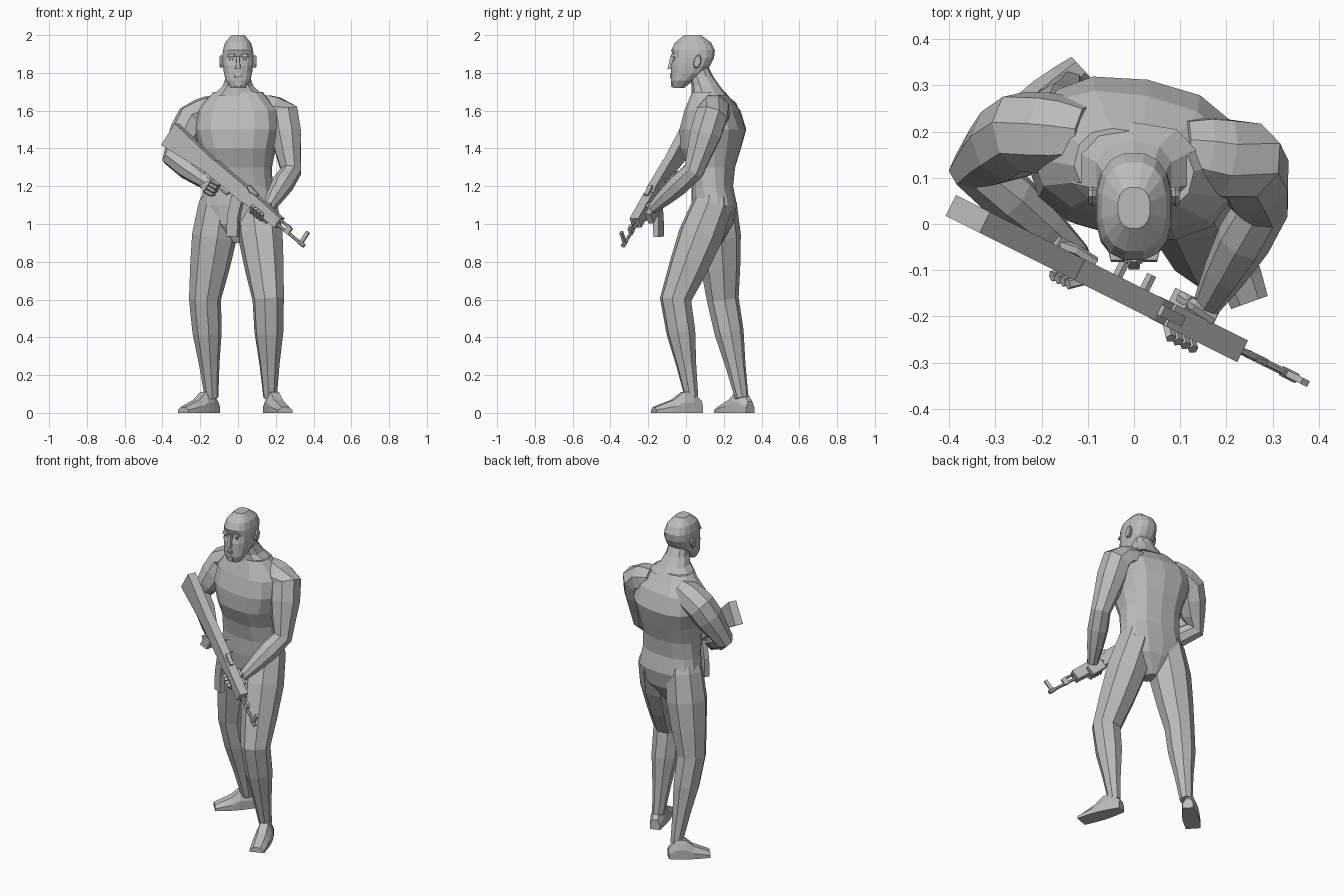
import bpy, bmesh, math
from mathutils import Vector

cube = bpy.data.objects.get("Cube")
if cube:
    bpy.data.objects.remove(cube)

GREY = (.5, .5, .5, 1)
mat = bpy.data.materials.new("plain grey")
mat.use_nodes = True
mat.diffuse_color = GREY
mat.node_tree.nodes["Principled BSDF"].inputs["Base Color"].default_value = GREY

FORWARD, UP = Vector((0, -1, 0)), Vector((0, 0, 1))


def skin(name, rings):
    """Bridge rings of points into a closed, flat-shaded body."""
    bm = bmesh.new()
    loops = [[bm.verts.new(point) for point in ring] for ring in rings]
    count = len(loops[0])
    for lower, upper in zip(loops, loops[1:]):
        for i in range(count):
            j = (i + 1) % count
            bm.faces.new((lower[i], lower[j], upper[j], upper[i]))
    bm.faces.new(loops[0])
    bm.faces.new(loops[-1])
    bmesh.ops.recalc_face_normals(bm, faces=bm.faces)
    mesh = bpy.data.meshes.new(name)
    bm.to_mesh(mesh)
    bm.free()
    mesh.materials.append(mat)
    ob = bpy.data.objects.new(name, mesh)
    bpy.context.collection.objects.link(ob)
    return ob


def oval(centre, a, b, sides, power=1):
    """Ring around a centre; a power below one makes it boxier."""
    ring = []
    for i in range(sides):
        angle = math.tau * (i + .5) / sides
        u, v = (math.copysign(abs(k) ** power, k) for k in (math.cos(angle), math.sin(angle)))
        ring.append(centre + a * u + b * v)
    return ring


def stack(name, bottom, step, widths, fronts, backs, sides, twist=0):
    """Level rings at even heights, turning steadily by twist degrees."""
    rings = []
    for i, (width, front, back) in enumerate(zip(widths, fronts, backs)):
        turn = math.radians(twist) * i / len(widths)
        across = Vector((math.cos(turn), math.sin(turn), 0))
        centre = Vector((0, (front + back) / 2, bottom + step * i))
        depth = UP.cross(across) * (back - front) / 2
        rings.append(oval(centre, across * width, depth, sides, .8))
    return skin(name, rings)


def limb(name, joints, radii, flatness=1, sides=8):
    """Radii spread evenly along bent joints; flatness scales the sideways radius."""
    joints = [Vector(j) for j in joints]
    first, bend, last = joints[-3:]
    hinge = (bend - first).cross(last - bend).normalized()
    path = []
    for i in range(len(radii)):
        place = i * (len(joints) - 1) / (len(radii) - 1)
        k = min(int(place + .001), len(joints) - 2)
        path.append(joints[k].lerp(joints[k + 1], place - k))
    rings = []
    for i, radius in enumerate(radii):
        along = path[min(i + 1, len(path) - 1)] - path[max(i - 1, 0)]
        a = hinge.cross(along).normalized()
        b = along.normalized().cross(a)
        rings.append(oval(path[i], a * radius, b * radius * flatness, sides))
    return skin(name, rings)


# Torso, turned so that the right shoulder sits back, and neck
stack("torso", .9, .1,
      widths=(.03, .16, .2, .185, .18, .2, .23, .22, .13),
      fronts=(.09, .04, .03, .03, .01, -.03, -.03, 0, .04),
      backs=(.19, .25, .27, .25, .26, .29, .315, .28, .2),
      sides=14, twist=-15)
stack("neck", 1.68, .05, widths=(.14, .085, .066, .06), fronts=(.03, .03, .02, .01),
      backs=(.22, .18, .145, .12), sides=10)

# Legs share one muscle profile from pelvis to ankle
LEG = (.07, .085, .1, .11, .12, .105, .085, .078, .054, .036)
limb("left_leg", [(.09, .15, 1.2), (.1, .14, 1.1), (.16, -.055, .6), (.17, .03, .08)], LEG)
limb("right_leg", [(-.09, .15, 1.2), (-.1, .16, 1.1), (-.175, .195, .6), (-.14, .295, .08)], LEG)


# Feet: flat soles with sections from heel to toe
def foot(name, heel, toe):
    heel, toe = Vector(heel), Vector(toe)
    across = UP.cross(toe - heel).normalized()
    heights = (.06, .11, .11, .07, .05, .03)
    rings = []
    for i, height in enumerate(heights):
        part = i / (len(heights) - 1)
        half = .03 + .012 * part + .012 * math.sin(math.pi * part)
        centre = heel.lerp(toe, part)
        rings.append([centre + across * half * x + UP * height * z
                      for x, z in ((-1, 0), (1, 0), (1, .5), (.5, 1), (-.5, 1), (-1, .5))])
    skin(name, rings)


foot("left_foot", (.16, .08, 0), (.25, -.17, 0))
foot("right_foot", (-.115, .34, 0), (-.29, .18, 0))

# Arms share one muscle profile from collar to wrist
ARM = (.07, .085, .09, .09, .088, .072, .058, .06, .048, .03)
limb("left_arm", [(.1, .16, 1.62), (.24, .135, 1.575), (.28, .04, 1.28), (.155, -.18, 1.08)], ARM)
limb("right_arm", [(-.1, .19, 1.62), (-.24, .2, 1.555), (-.345, .125, 1.35), (-.12, -.07, 1.19)], ARM)

# Head, with the eye sockets pushed in
EYE = 1.88
head = stack("head", 1.72, .04,
             widths=(.04, .066, .076, .082, .084, .081, .07, .035),
             fronts=(-.07, -.08, -.08, -.08, -.08, -.08, -.06, -.01),
             backs=(-.01, .04, .1, .13, .15, .155, .135, .08), sides=16)
for v in head.data.vertices:
    if abs(v.co.z - EYE) < .01 and v.co.y < -.03 and .02 < abs(v.co.x) < .07:
        v.co -= FORWARD * .012


# Face details: bevelled tabs set into the front of the head
def tab(name, x, top, bottom):
    rings = []
    for z, half, out in (top, bottom):
        rings.append([Vector((x + half * k, 0, z)) + FORWARD * reach
                      for k, reach in ((-1, .04), (-.6, out), (.6, out), (1, .04))])
    skin(name, rings)


tab("nose", 0, (1.89, .01, .082), (1.82, .02, .098))
tab("upper_lip", 0, (1.8, .02, .082), (1.79, .03, .086))
tab("lower_lip", 0, (1.785, .03, .086), (1.77, .02, .082))
tab("chin", 0, (1.755, .025, .08), (1.725, .025, .08))
for side, sign in (("left", 1), ("right", -1)):
    tab(side + "_brow", sign * .035, (EYE + .02, .025, .078), (EYE + .005, .025, .082))
    tab(side + "_eye", sign * .035, (EYE - .005, .012, .07), (EYE - .015, .012, .07))
    # Ear: a tilted disc that leans away from the skull
    skin(side + "_ear", [
        oval(Vector((sign * out, .06, EYE - .02)), FORWARD * .02 * size,
             (UP - FORWARD * .2) * .037 * size, 8)
        for out, size in ((.072, .7), (.09, 1), (.098, .85))])

# Rifle frame: along the barrel, across it, and up
BUTT = Vector((-.36, .022, 1.475))
AIM = Vector((.74, -.37, -.6)).normalized()
SIDE = UP.cross(AIM).normalized()
TOP = AIM.cross(SIDE)


def gun(along, across, up):
    return BUTT + AIM * along + SIDE * across + TOP * up


def block(name, half, *stations, offset=0):
    """Box sections, each given by distance along, underside and top."""
    skin(name, [[gun(s, offset + half * w, u) for w, u in
                 ((-1, low), (1, low), (1, high), (-1, high))] for s, low, high in stations])


def rod(name, start, end, up, radius):
    skin(name, [oval(gun(s, 0, up), SIDE * radius, TOP * radius, 8) for s in (start, end)])


def bent(name, points, radius, flatness=1, sides=5):
    limb(name, [gun(*p) for p in points], [radius] * len(points), flatness, sides)


block("rifle_stock", .025, (0, -.07, .07), (.32, -.03, .045))
block("rifle_receiver", .025, (.3, -.035, .05), (.54, -.035, .045), (.58, -.035, .03))
block("rifle_handguard", .026, (.58, -.03, .04), (.8, -.03, .03))
block("rear_sight", .012, (.54, .03, .06), (.61, .03, .05))
block("front_sight", .007, (.955, -.02, .06), (.975, -.02, .06))
block("gas_block", .009, (.85, -.02, .025), (.88, -.02, .02))
for place in (.42, .5):
    block("side_lever", .02, (place, 0, .02), (place + .012, 0, .02), offset=.04)
bent("rifle_grip", [(.36, 0, -.02), (.35, 0, -.07), (.33, 0, -.12)], .03, .7, 4)
bent("rifle_magazine", [(.52, 0, -.03), (.56, 0, -.13), (.62, 0, -.22)], .045, .5, 4)
bent("trigger_guard", [(.39, 0, -.03), (.4, 0, -.06), (.46, 0, -.06), (.47, 0, -.03)], .006)
rod("rifle_barrel", .78, .98, -.012, .009)
rod("gas_tube", .78, .87, .016, .008)
rod("muzzle_brake", .95, .99, -.012, .012)

# Hands: palms, thumbs and fingers curled round the handguard and the grip
block("left_palm", .016, (.625, -.055, .01), (.72, -.06, 0), offset=.042)
block("right_palm", .016, (.28, -.12, -.04), (.36, -.12, -.035), offset=.03)
bent("left_thumb", [(.62, .045, -.02), (.64, .042, .015), (.69, .034, .035)], .013)
bent("right_thumb", [(.29, .03, -.05), (.32, .035, -.025), (.37, .03, -.01)], .012)
CURL = [(math.cos(t), math.sin(t)) for t in (0, 1, 2, 3)]
for i in range(4):
    shift = .022 * i
    bent("left_finger", [(.64 + shift, .045 * c, -.05 * s) for c, s in CURL], .012)
    bent("right_finger", [(.35 + .045 * s, .04 * c, -.045 - shift) for c, s in CURL], .012)
